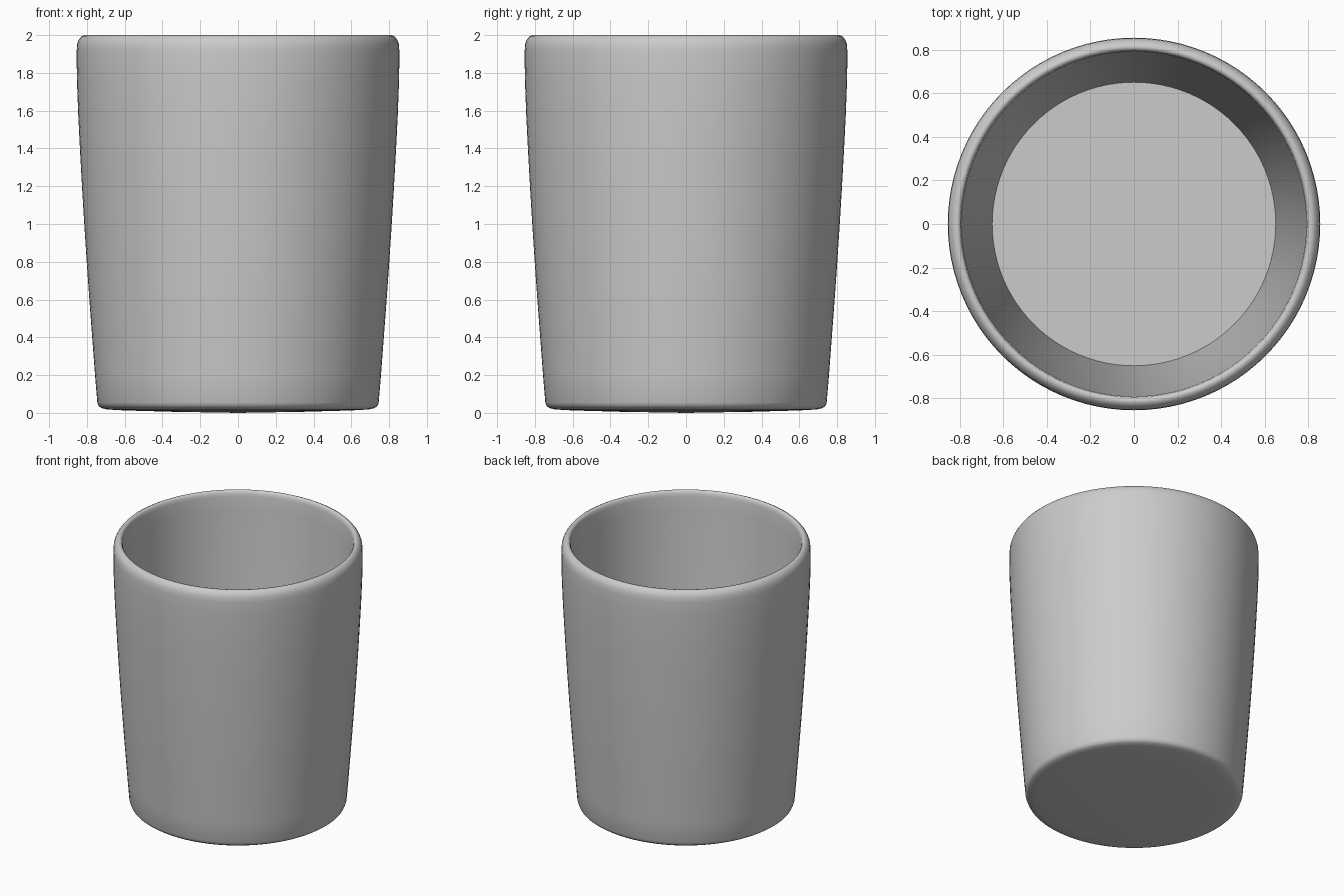
import bpy, bmesh, math

if "Cube" in bpy.data.objects:
    bpy.data.objects.remove(bpy.data.objects["Cube"])

SEGMENTS = 96

# Half cross-section (radius, height): underside, outer wall, rim, inner wall, floor
profile = [
    (0.0, 0.0), (0.35, 0.006), (0.60, 0.013), (0.69, 0.018), (0.722, 0.025), (0.738, 0.036), (0.745, 0.055),
    (0.757, 0.20), (0.772, 0.40), (0.787, 0.60), (0.801, 0.80), (0.814, 1.00),
    (0.826, 1.20), (0.837, 1.40), (0.846, 1.58), (0.852, 1.74), (0.854, 1.84), (0.854, 1.92),
    (0.851, 1.955), (0.843, 1.975), (0.830, 1.992), (0.815, 2.0), (0.802, 1.998),
    (0.794, 1.985), (0.790, 1.96), (0.785, 1.85),
    (0.755, 1.30), (0.705, 0.70), (0.65, 0.12), (0.0, 0.12),
]

# Cup body: spin the profile around z
bm = bmesh.new()
verts = [bm.verts.new((r, 0, z)) for r, z in profile]
edges = [bm.edges.new(pair) for pair in zip(verts, verts[1:])]
bmesh.ops.spin(bm, geom=verts + edges, cent=(0, 0, 0), axis=(0, 0, 1),
               angle=math.tau, steps=SEGMENTS, use_duplicate=False)
bmesh.ops.remove_doubles(bm, verts=bm.verts, dist=0.0005)
bmesh.ops.recalc_face_normals(bm, faces=bm.faces)
mesh = bpy.data.meshes.new("cup")
bm.to_mesh(mesh)
bm.free()

cup = bpy.data.objects.new("cup", mesh)
bpy.context.collection.objects.link(cup)
bpy.context.view_layer.objects.active = cup
cup.select_set(True)
bpy.ops.object.shade_smooth_by_angle(angle=math.radians(50))
